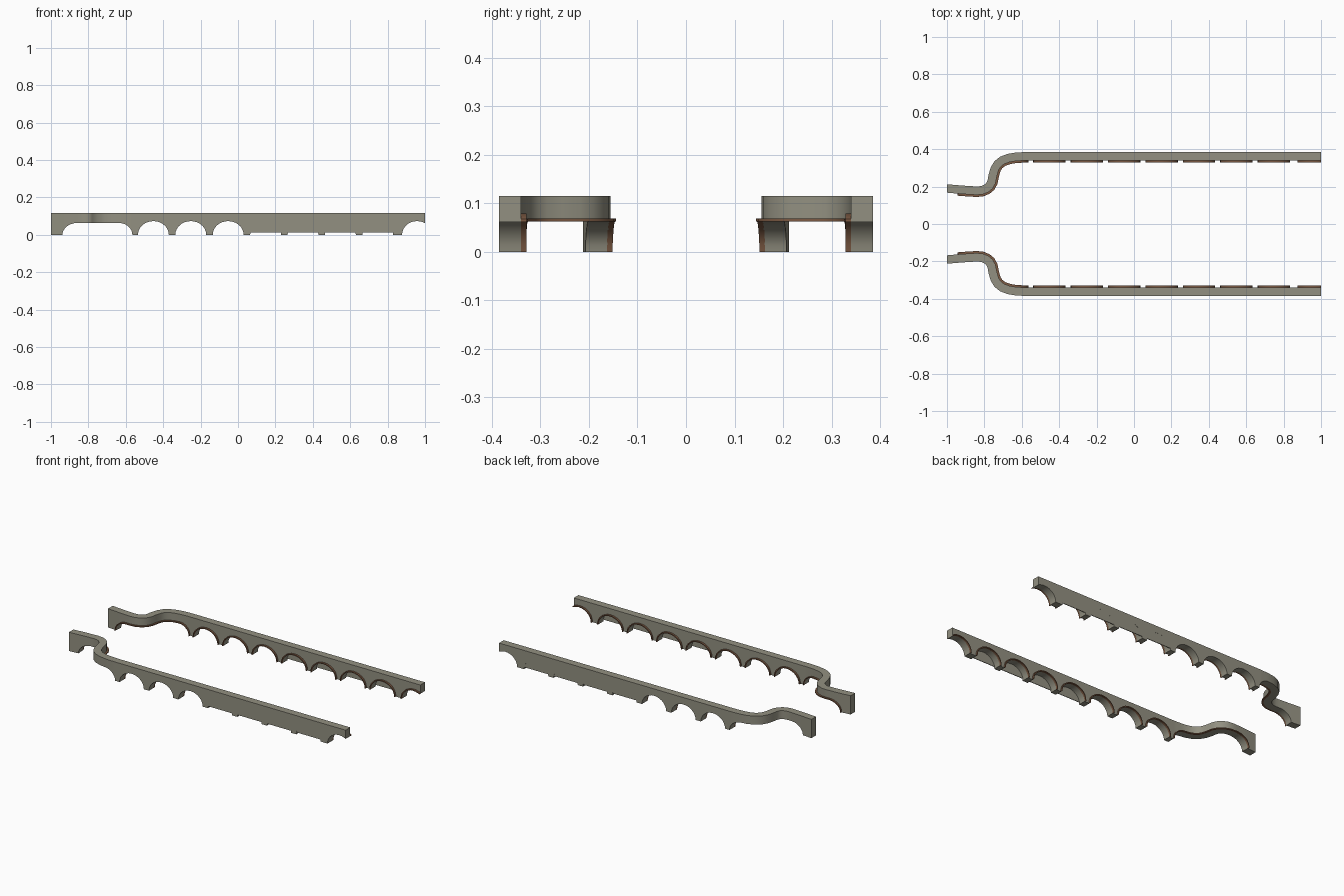
import bpy, bmesh, math
from mathutils import Vector

if "Cube" in bpy.data.objects:
    bpy.data.objects.remove(bpy.data.objects["Cube"])

H, HALF, TRIM = 0.115, 0.0225, 0.011

# centre line of the +y wall: S-bend at the left, then straight
PATH = [Vector(p) for p in [(-1, .19), (-.92, .183), (-.84, .178), (-.812, .181), (-.79, .19),
        (-.773, .204), (-.762, .224), (-.755, .26), (-.745, .295), (-.73, .32), (-.705, .34),
        (-.67, .353), (-.63, .3595), (-.575, .3625), (1, .3625)]]
NORM = []
for i in range(len(PATH)):
    t = PATH[min(i + 1, len(PATH) - 1)] - PATH[max(i - 1, 0)]
    if i == len(PATH) - 2:
        t = Vector((1, 0))
    t.normalize()
    NORM.append(Vector((-t.y, t.x)))
NORM[0] = Vector((0, 1))


def at(x, off):
    """Point at station x, shifted outward by off."""
    for a, b, na, nb in zip(PATH, PATH[1:], NORM, NORM[1:]):
        if x <= b.x + 1e-6:
            f = (x - a.x) / (b.x - a.x)
            return a.lerp(b, f) + na.lerp(nb, f).normalized() * off
    return PATH[-1] + NORM[-1] * off


def arch(x0, x1, h, n=14):
    c, r = (x0 + x1) / 2, (x1 - x0) / 2
    return [(c - r * math.cos(math.pi * i / n), h * math.sin(math.pi * i / n)) for i in range(n + 1)]


def long_arch(h, n=7):
    a = [(-.86 - .08 * math.cos(math.pi / 2 * i / n), h * math.sin(math.pi / 2 * i / n)) for i in range(n + 1)]
    mid = [(p.x, h) for p in PATH if -.855 < p.x < -.64]
    b = [(-.635 + .07 * math.sin(math.pi / 2 * i / n), h * math.cos(math.pi / 2 * i / n)) for i in range(n + 1)]
    return a + mid + b


def strip(name, cols, o0, o1, color, angle=30):
    """Solid swept along the wall from (x_low, z_low, x_high, z_high) columns, on both sides."""
    for side, sy in (("back", 1), ("front", -1)):
        bm = bmesh.new()
        rings = []
        for xl, zl, xh, zh in cols:
            ring = []
            for x, z, o in ((xl, zl, o0), (xl, zl, o1), (xh, zh, o1), (xh, zh, o0)):
                p = at(x, o)
                ring.append(bm.verts.new((p.x, p.y * sy, z)))
            rings.append(ring)
        for a, b in zip(rings, rings[1:]):
            for k in range(4):
                bm.faces.new((a[k], b[k], b[(k + 1) % 4], a[(k + 1) % 4]))
        bm.faces.new(rings[0])
        bm.faces.new(rings[-1][::-1])
        bmesh.ops.remove_doubles(bm, verts=bm.verts, dist=1e-5)
        bmesh.ops.recalc_face_normals(bm, faces=bm.faces)
        me = bpy.data.meshes.new(name)
        bm.to_mesh(me)
        bm.free()
        ob = bpy.data.objects.new(f"{name}_{side}", me)
        bpy.context.collection.objects.link(ob)
        me.materials.append(color)
        me.shade_smooth()
        me.set_sharp_from_angle(angle=math.radians(angle))


def mat(name, c):
    m = bpy.data.materials.new(name)
    m.diffuse_color = (*c, 1)
    m.use_nodes = True
    m.node_tree.nodes["Principled BSDF"].inputs["Base Color"].default_value = m.diffuse_color
    return m


stone = mat("stone", (.29, .28, .22))
brown = mat("brown_trim", (.20, .10, .055))

# arch outlines: one long arch in the bend, seven regular, one cut off at the end
arches = [long_arch(.063)]
for i in range(7):
    arches.append(arch(-.535 + .2 * i, -.37 + .2 * i, .073))
last = [p for p in arch(.877, 1.037, .073) if p[0] < .995]
last.append((1, .073 * math.sqrt(1 - (.043 / .08) ** 2)))
arches.append(last)

# walls with arched undersides
outline = [(-1, 0)] + [p for a in arches for p in a]
strip("arched_wall", [(x, z, x, H) for x, z in outline], -HALF, HALF, stone)

# brown bands around the arch edges, on the inner faces
for k, a in enumerate(arches):
    c = -.75 if k == 0 else (a[0][0] + .08)
    band = []
    for x, z in a:
        xh = x + (x - c) * (.05 if k else .01)
        band.append((x, z, min(xh, 1), z + (.006 * min(1, z / .03))))
    strip(f"arch_trim_{k}", band, -HALF - TRIM, -HALF + .001, brown)

# thin panels closing the outer side of the middle arches
strip("niche_panel", [(.04, .012, .04, .08), (.87, .012, .87, .08)], HALF - .004, HALF - .0003, stone)
